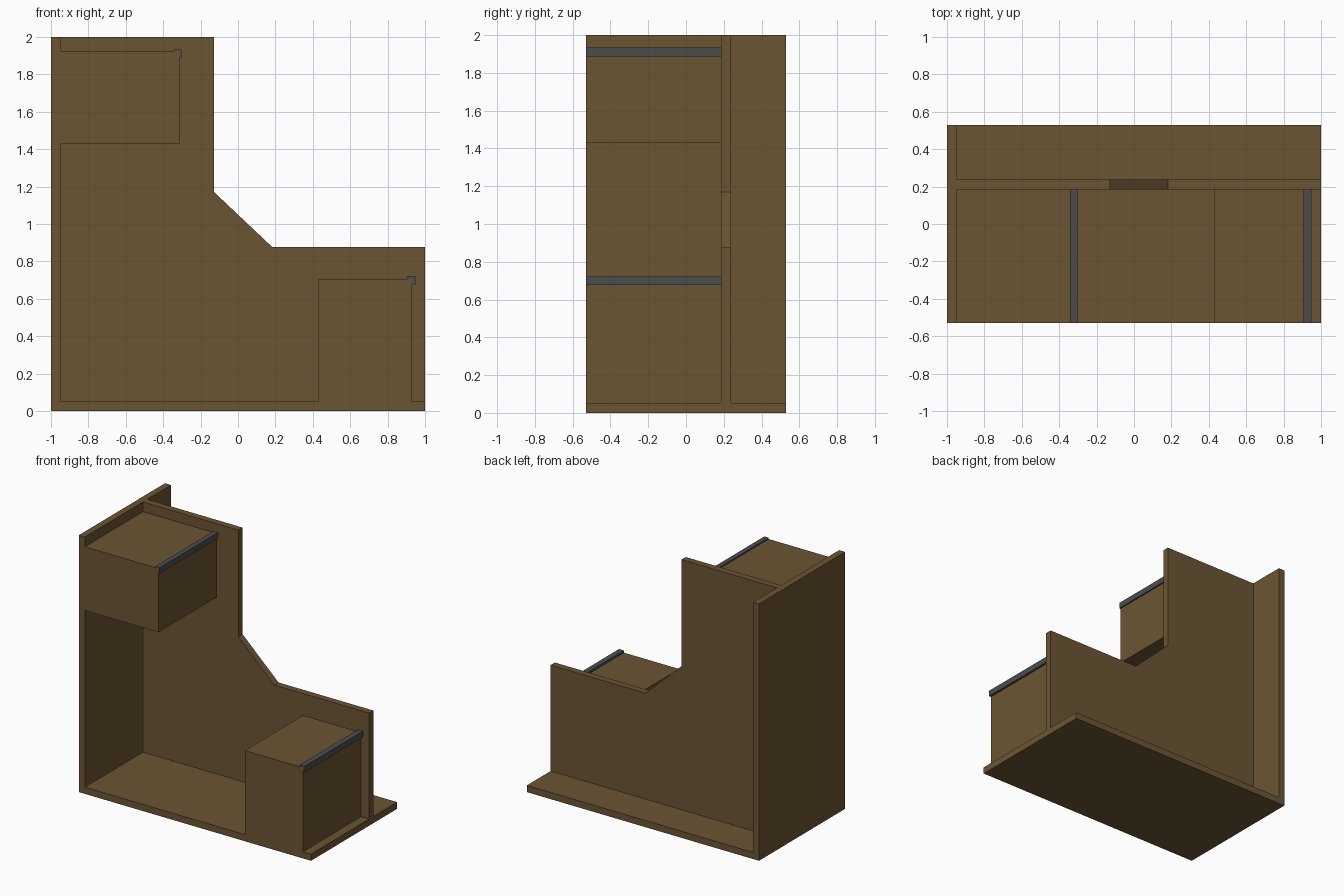
import bpy, bmesh

if "Cube" in bpy.data.objects:
    bpy.data.objects.remove(bpy.data.objects["Cube"])


def material(name, rgb):
    m = bpy.data.materials.new(name)
    m.diffuse_color = (*rgb, 1)
    m.use_nodes = True
    m.node_tree.nodes["Principled BSDF"].inputs["Base Color"].default_value = m.diffuse_color
    return m


wood = material("brown wood", (0.147, 0.091, 0.033))
metal = material("dark grey metal", (0.07, 0.076, 0.076))


def extrude_profile(name, points, y0, y1, mat):
    """Extrude an x-z profile from y0 to y1."""
    bm = bmesh.new()
    face = bm.faces.new([bm.verts.new((x, y0, z)) for x, z in points])
    ext = bmesh.ops.extrude_face_region(bm, geom=[face])
    verts = [v for v in ext["geom"] if isinstance(v, bmesh.types.BMVert)]
    bmesh.ops.translate(bm, verts=verts, vec=(0, y1 - y0, 0))
    bmesh.ops.recalc_face_normals(bm, faces=bm.faces)
    me = bpy.data.meshes.new(name)
    bm.to_mesh(me)
    bm.free()
    me.materials.append(mat)
    ob = bpy.data.objects.new(name, me)
    bpy.context.collection.objects.link(ob)
    return ob


FRONT, BACK = -0.53, 0.53
DIV0, DIV1 = 0.185, 0.237   # divider panel thickness range
T = 0.052                   # board thickness

# floor and left wall, one L-shaped shell
extrude_profile("floor_and_wall",
                [(-1, 0), (1, 0), (1, T), (-1 + T, T), (-1 + T, 2), (-1, 2)],
                FRONT, BACK, wood)

# upright divider with the sloped step
extrude_profile("divider_panel",
                [(-1 + T, T), (1, T), (1, 0.877), (0.183, 0.877),
                 (-0.127, 1.17), (-0.127, 2), (-1 + T, 2)],
                DIV0, DIV1, wood)

# the two blocks, each with an angle strip wrapped over its top right edge
for label, x0, x1, z0, z1 in (("upper", -1 + T, -0.313, 1.428, 1.924),
                              ("lower", 0.43, 0.931, T, 0.706)):
    extrude_profile(label + "_block", [(x0, z0), (x1, z0), (x1, z1), (x0, z1)],
                    FRONT, DIV0, wood)
    out = 0.010 if label == "upper" else 0.017
    a, c = x1 + out, z1 + out
    w = 0.038 if label == "upper" else 0.043
    h = 0.046
    extrude_profile(label + "_edge_strip",
                    [(x1, z1), (a - w, z1), (a - w, c), (a, c), (a, c - h), (x1, c - h)],
                    FRONT, DIV0, metal)
